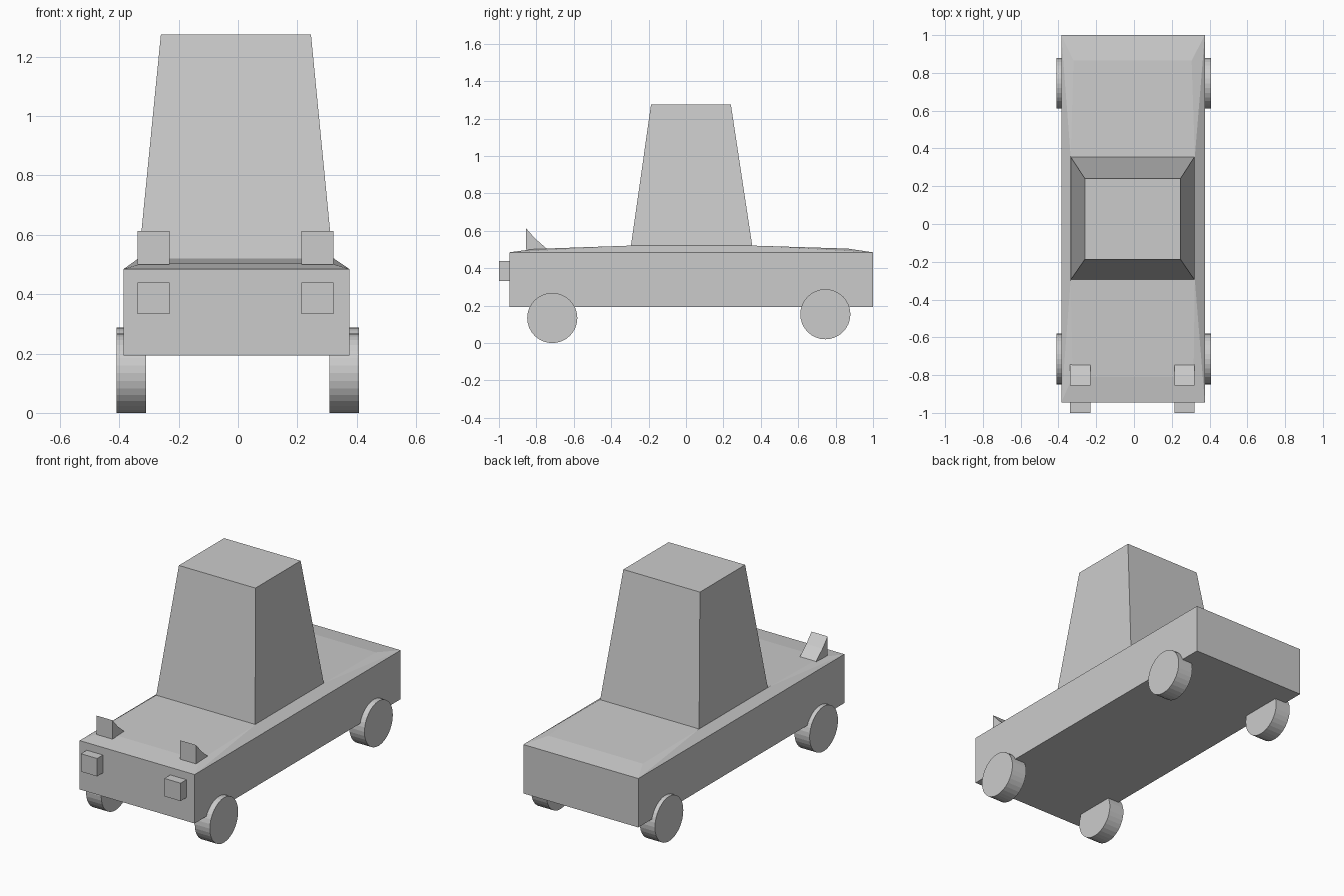
import bpy, bmesh
from math import pi

if "Cube" in bpy.data.objects:
    bpy.data.objects.remove(bpy.data.objects["Cube"])


def make(name, verts, faces):
    bm = bmesh.new()
    vs = [bm.verts.new(v) for v in verts]
    for f in faces:
        bm.faces.new([vs[i] for i in f])
    bmesh.ops.recalc_face_normals(bm, faces=bm.faces)
    mesh = bpy.data.meshes.new(name)
    bm.to_mesh(mesh)
    bm.free()
    ob = bpy.data.objects.new(name, mesh)
    bpy.context.collection.objects.link(ob)
    return ob


def rect(x0, x1, y0, y1, z):
    return [(x0, y0, z), (x1, y0, z), (x1, y1, z), (x0, y1, z)]


SIDES = [(i, (i + 1) % 4, (i + 1) % 4 + 4, i + 4) for i in range(4)]


def frustum(name, bottom, top):
    return make(name, rect(*bottom) + rect(*top), SIDES + [(3, 2, 1, 0), (4, 5, 6, 7)])


def extrude_x(name, profile, x0, x1):
    n = len(profile)
    verts = [(x, y, z) for x in (x0, x1) for y, z in profile]
    faces = [(i, (i + 1) % n, (i + 1) % n + n, i + n) for i in range(n)]
    return make(name, verts, faces + [tuple(range(n)), tuple(range(n, 2 * n))])


# Body: box with a softly crowned deck rising to the cabin
verts = rect(-0.385, 0.375, -0.945, 1.0, 0.193) + rect(-0.385, 0.375, -0.945, 1.0, 0.485)
rows = [(-0.325, 0.315, -0.81, 0.503), (-0.335, 0.322, -0.295, 0.521),
        (-0.335, 0.322, 0.355, 0.521), (-0.32, 0.305, 0.865, 0.505)]
for xl, xr, y, z in rows:
    verts += [(xl, y, z), (xr, y, z)]
faces = SIDES + [(3, 2, 1, 0), (4, 5, 9, 8), (6, 7, 14, 15)]
faces += [(8 + 2 * i, 9 + 2 * i, 11 + 2 * i, 10 + 2 * i) for i in range(3)]
for a, front, back in ((8, 4, 7), (9, 5, 6)):
    faces += [(front, a, a + 2), (front, a + 2, a + 4, back), (back, a + 4, a + 6)]
make("car_body", verts, faces)

# Tall tapered cabin
frustum("cabin", (-0.335, 0.32, -0.295, 0.355, 0.515), (-0.26, 0.246, -0.187, 0.24, 1.275))

# Headlights and hood wedges on each side
wedge = [(-0.855, 0.5), (-0.855, 0.613), (-0.806, 0.558), (-0.745, 0.505), (-0.745, 0.5)]
for side, x0, x1 in (("left", -0.338, -0.231), ("right", 0.214, 0.321)):
    frustum("headlight_" + side, (x0, x1, -1.0, -0.94, 0.333), (x0, x1, -1.0, -0.94, 0.44))
    extrude_x("hood_wedge_" + side, wedge, x0, x1)

# Wheels
for side, x in (("left", -0.36), ("right", 0.358)):
    for end, y, z in (("front", -0.715, 0.134), ("rear", 0.745, 0.154)):
        bpy.ops.mesh.primitive_cylinder_add(vertices=32, radius=0.134, depth=0.1,
                                            location=(x, y, z), rotation=(0, pi / 2, 0))
        bpy.context.object.name = f"wheel_{end}_{side}"
